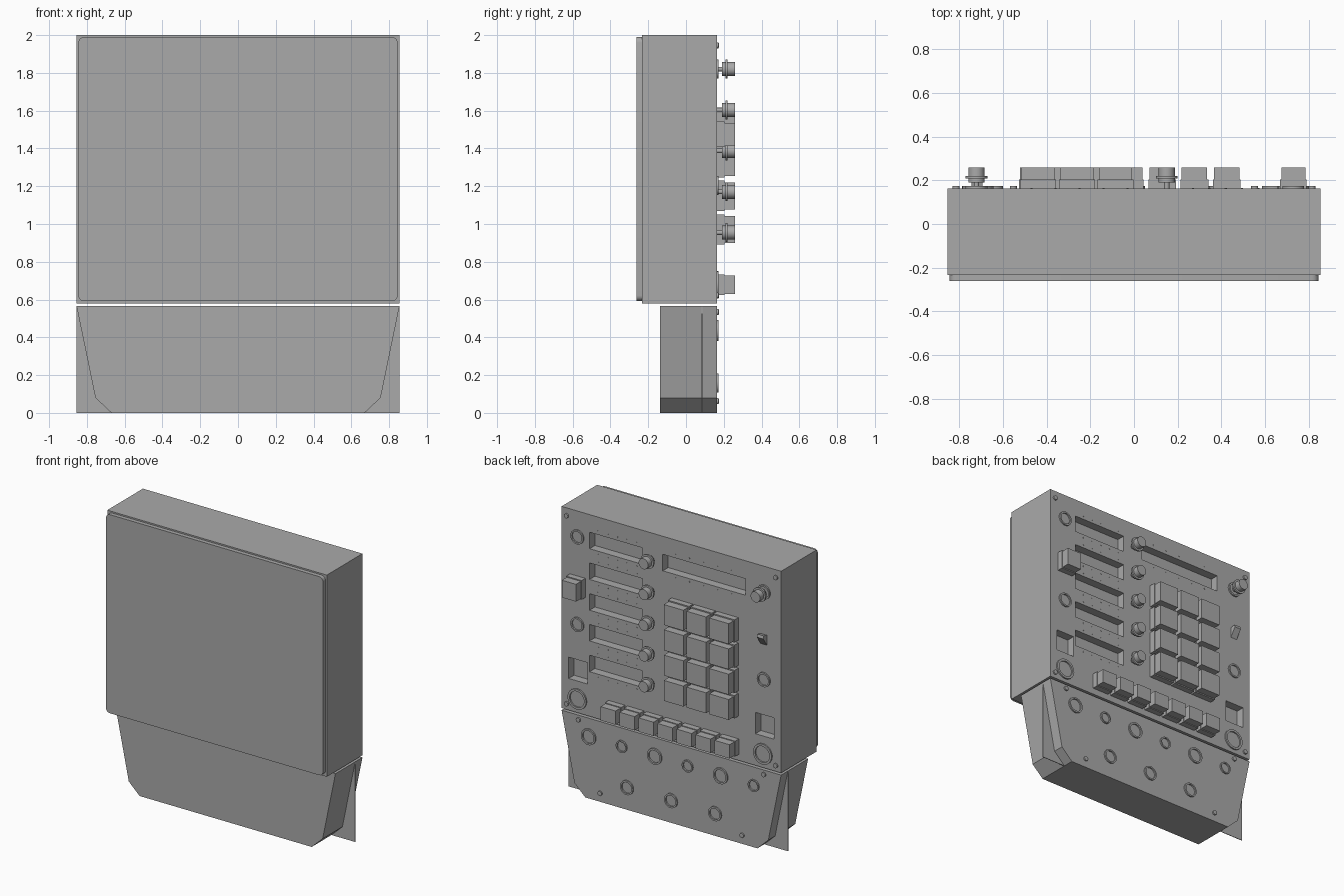
import bpy, bmesh, math
from mathutils import Matrix, Vector

if "Cube" in bpy.data.objects:
    bpy.data.objects.remove(bpy.data.objects["Cube"])

grey = bpy.data.materials.new("plain grey")
grey.use_nodes = True
GREY = (0.4, 0.4, 0.4, 1)
grey.diffuse_color = GREY
grey.node_tree.nodes["Principled BSDF"].inputs["Base Color"].default_value = GREY

PANEL = 0.163     # plane of the control panel
TOP = 0.26        # outer end of buttons and knobs


def finish(name, bm, smooth=False):
    bmesh.ops.recalc_face_normals(bm, faces=bm.faces)
    me = bpy.data.meshes.new(name)
    bm.to_mesh(me)
    bm.free()
    me.materials.append(grey)
    ob = bpy.data.objects.new(name, me)
    bpy.context.collection.objects.link(ob)
    bpy.ops.object.select_all(action='DESELECT')
    ob.select_set(True)
    bpy.context.view_layer.objects.active = ob
    if smooth:
        bpy.ops.object.shade_smooth_by_angle()
    return ob


def box(bm, x0, x1, y0, y1, z0, z1):
    centre = Vector((x0 + x1, y0 + y1, z0 + z1)) / 2
    size = Matrix.Diagonal((x1 - x0, y1 - y0, z1 - z0, 1))
    return bmesh.ops.create_cube(bm, size=1, matrix=Matrix.Translation(centre) @ size)["verts"]


def prism(bm, outline, y0, y1):
    face = bm.faces.new([bm.verts.new((x, y0, z)) for x, z in outline])
    out = bmesh.ops.extrude_face_region(bm, geom=[face])["geom"]
    bmesh.ops.translate(bm, vec=(0, y1 - y0, 0),
                        verts=[v for v in out if isinstance(v, bmesh.types.BMVert)])


def lathe(bm, profile, x, z, steps=28):
    # turn (radius, y) points around the panel normal
    vs = [bm.verts.new((x + r, y, z)) for r, y in profile]
    es = [bm.edges.new(pair) for pair in zip(vs, vs[1:])]
    out = bmesh.ops.spin(bm, geom=vs + es, cent=(x, 0, z), axis=(0, 1, 0),
                         angle=math.tau, steps=steps)
    bmesh.ops.remove_doubles(bm, verts=bm.verts[:], dist=0.0002)


def ring(bm, x, z, r):
    lip = PANEL + 0.01
    lathe(bm, [(r, PANEL), (r, lip), (r * 0.78, lip), (r * 0.78, PANEL)], x, z)


def button(bm, x, z, w, h):
    # wide base with a smaller cap
    box(bm, x - w / 2, x + w / 2, PANEL, 0.205, z - h / 2, z + h / 2)
    w, h = w * 0.92, h * 0.9
    box(bm, x - w / 2, x + w / 2, 0.205, TOP, z - h / 2, z + h / 2)


ROWS = [1.82 - 0.2165 * i for i in range(5)]

# upper housing with display and switch recesses
bm = bmesh.new()
box(bm, -0.855, 0.855, -0.233, PANEL, 0.58, 2)
housing = finish("upper_housing", bm)

bm = bmesh.new()
floor = PANEL - 0.06
for z in ROWS:
    box(bm, 0.225, 0.637, floor, 0.3, z - 0.06, z + 0.056)
box(bm, -0.578, 0.067, floor, 0.3, 1.757, 1.873)
for s in (-1, 1):
    x0, x1 = sorted((s * 0.655, s * 0.8))
    box(bm, x0, x1, floor, 0.3, 0.803, 0.953)
cutter = finish("recess_cutter", bm)
cutter.hide_render = True

bpy.context.view_layer.objects.active = housing
cut = housing.modifiers.new("recesses", 'BOOLEAN')
cut.operation = 'DIFFERENCE'
cut.solver = 'EXACT'
cut.object = cutter
bpy.ops.object.modifier_apply(modifier=cut.name)
bpy.data.objects.remove(cutter)

# front cover with rounded corners
bm = bmesh.new()
box(bm, -0.845, 0.845, -0.262, -0.233, 0.592, 1.99)
corners = [e for e in bm.edges if abs(e.verts[0].co.y - e.verts[1].co.y) > 0.01]
bmesh.ops.bevel(bm, geom=corners, offset=0.03, segments=5, profile=0.5, affect='EDGES')
finish("front_cover", bm, True)

# lower housing and the thin plate crossing it
half = [(0.855, 0.565), (0.755, 0.08), (0.67, 0)]
bm = bmesh.new()
prism(bm, half + [(-x, z) for x, z in reversed(half)], -0.137, PANEL)
finish("lower_housing", bm)
bm = bmesh.new()
box(bm, -0.855, 0.855, 0.083, 0.087, 0, 0.565)
finish("corner_plate", bm)

# rotary knobs
bm = bmesh.new()
knob = [(0, PANEL), (0.012, PANEL), (0.012, 0.19), (0.037, 0.19), (0.037, 0.208),
        (0.05, 0.208), (0.05, 0.22), (0.037, 0.22), (0.037, TOP), (0, TOP)]
for x, z in [(0.15, z) for z in ROWS] + [(-0.722, 1.82)]:
    lathe(bm, knob, x, z)
finish("rotary_knobs", bm, True)

# keypad, function keys and side button
bm = bmesh.new()
for col in range(3):
    for row in range(4):
        button(bm, -0.085 - 0.177 * col, 1.505 - 0.178 * row, 0.165, 0.16)
finish("keypad_buttons", bm)
bm = bmesh.new()
for i in range(7):
    button(bm, 0.425 - 0.148 * i, 0.678, 0.127, 0.108)
finish("function_buttons", bm)
bm = bmesh.new()
button(bm, 0.73, 1.475, 0.12, 0.135)
finish("side_button", bm)

# socket rings on both panels
bm = bmesh.new()
for x, z, r in [(0.73, 1.82, 0.05), (0.73, 1.203, 0.05), (-0.722, 1.203, 0.05),
                (0.73, 0.678, 0.072), (-0.715, 0.678, 0.072), (-0.722, 1.82, 0.05)]:
    ring(bm, x, z, r)
for i in range(6):
    ring(bm, 0.642 - 0.257 * i, 0.436, 0.042 if i % 2 else 0.056)
for x in (-0.343, 0, 0.343):
    ring(bm, x, 0.158, 0.05)
finish("socket_rings", bm, True)

# panel screws
bm = bmesh.new()
for s in (-1, 1):
    for x, z in [(0.815, 1.946), (0.815, 0.622), (0.722, 0.534), (0.553, 0.062)]:
        lathe(bm, [(0.016, PANEL), (0.016, 0.173), (0, 0.175)], s * x, z, 14)
finish("panel_screws", bm, True)

# wedge shaped toggle lever
bm = bmesh.new()
side = [(PANEL, 1.45), (PANEL, 1.52), (0.2, 1.53), (0.205, 1.51)]
face = bm.faces.new([bm.verts.new((-0.745, y, z)) for y, z in side])
out = bmesh.ops.extrude_face_region(bm, geom=[face])["geom"]
bmesh.ops.translate(bm, vec=(0.05, 0, 0),
                    verts=[v for v in out if isinstance(v, bmesh.types.BMVert)])
finish("toggle_lever", bm)

# tiny marker dots around the displays
bm = bmesh.new()
dots = [(0.57 - 0.075 * i, z + dz) for z in ROWS for dz in (-0.085, 0.08) for i in range(5)]
dots += [(-0.03 - 0.11 * i, z) for z in (1.735, 1.9) for i in range(5)]
for x, z in dots:
    lathe(bm, [(0.005, PANEL), (0.005, 0.165), (0, 0.165)], x, z, 6)
finish("marker_dots", bm)
